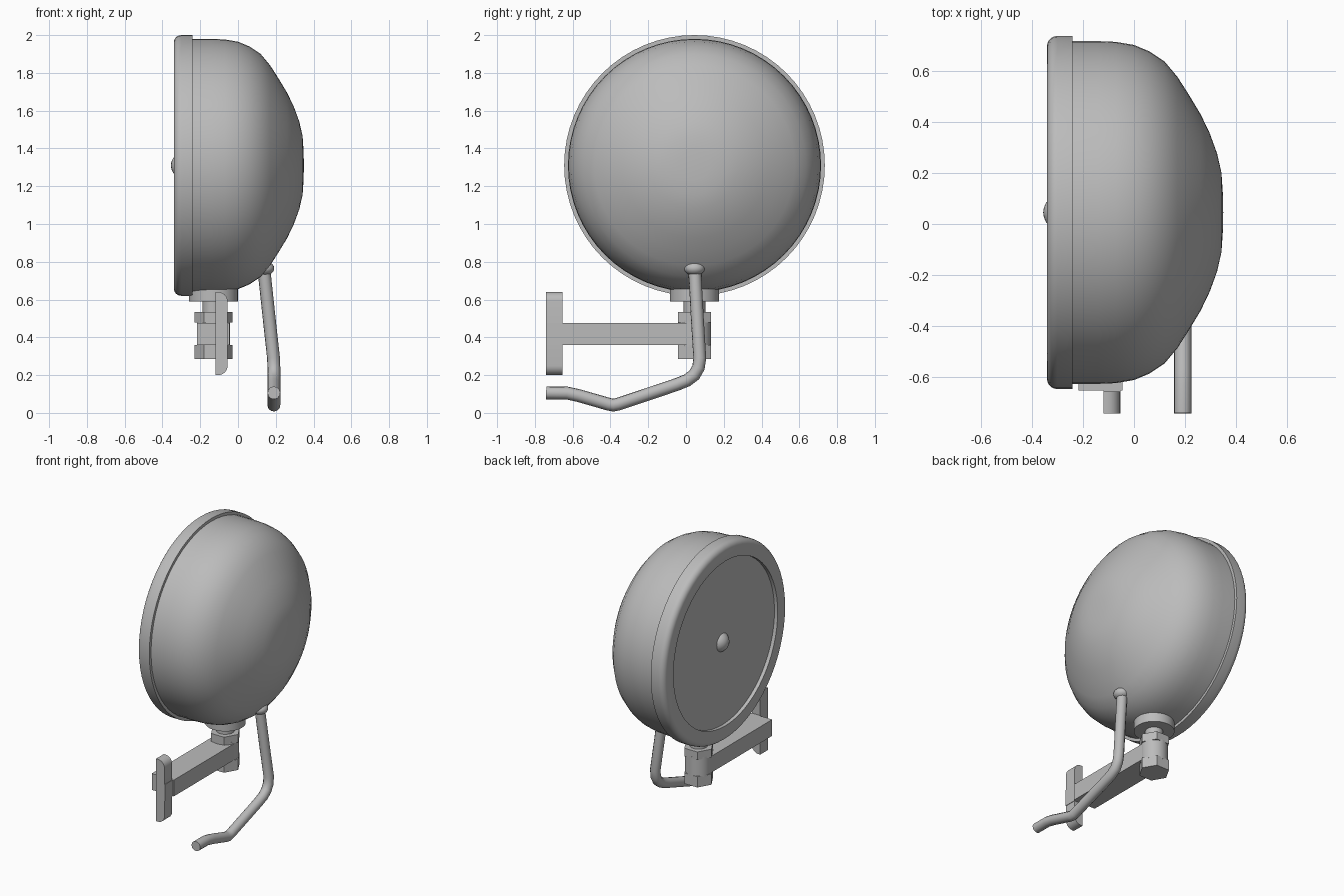
import bpy, bmesh, math
from mathutils import Matrix, Vector

if "Cube" in bpy.data.objects:
    bpy.data.objects.remove(bpy.data.objects["Cube"])

grey = bpy.data.materials.new("plain_grey")
grey.use_nodes = True
GREY = (0.5, 0.5, 0.5, 1)
grey.diffuse_color = GREY
grey.node_tree.nodes["Principled BSDF"].inputs["Base Color"].default_value = GREY

CY, CZ = 0.045, 1.31      # lamp axis
POST = (-0.13, CY)        # swivel post axis


def finish(name, bm, smooth=True):
    """Turn a bmesh into a named grey object."""
    bmesh.ops.recalc_face_normals(bm, faces=bm.faces)
    mesh = bpy.data.meshes.new(name)
    bm.to_mesh(mesh)
    bm.free()
    mesh.materials.append(grey)
    obj = bpy.data.objects.new(name, mesh)
    bpy.context.collection.objects.link(obj)
    if smooth:
        bpy.ops.object.select_all(action="DESELECT")
        obj.select_set(True)
        bpy.context.view_layer.objects.active = obj
        bpy.ops.object.shade_smooth_by_angle(angle=math.radians(35))
    return obj


def revolve(name, profile, steps=64):
    """Spin (x, radius) points about the lamp axis."""
    bm = bmesh.new()
    verts = [bm.verts.new((x, CY, CZ + r)) for x, r in profile]
    edges = [bm.edges.new(pair) for pair in zip(verts, verts[1:])]
    bmesh.ops.spin(bm, geom=verts + edges, cent=(0, CY, CZ), axis=(1, 0, 0),
                   angle=math.tau, steps=steps, use_merge=True)
    bmesh.ops.remove_doubles(bm, verts=bm.verts, dist=0.0005)
    return finish(name, bm)


def post(name, radius, z0, z1, sides=32):
    """Upright cylinder or prism on the post axis."""
    bm = bmesh.new()
    bmesh.ops.create_cone(bm, cap_ends=True, segments=sides, radius1=radius,
                          radius2=radius, depth=z1 - z0,
                          matrix=Matrix.Translation((*POST, (z0 + z1) / 2)))
    return finish(name, bm, sides > 6)


def box(name, lo, hi):
    bm = bmesh.new()
    lo, hi = Vector(lo), Vector(hi)
    bmesh.ops.create_cube(bm, size=1, matrix=Matrix.Translation((lo + hi) / 2)
                          @ Matrix.Diagonal((*(hi - lo), 1)))
    return finish(name, bm, False)


def ball(name, centre, scale):
    bm = bmesh.new()
    bmesh.ops.create_uvsphere(bm, u_segments=24, v_segments=16, radius=1,
                              matrix=Matrix.Translation(centre)
                              @ Matrix.Diagonal((*scale, 1)))
    return finish(name, bm)


# Lamp: domed shell, rolled rim with recessed lens, centre knob
revolve("lamp_shell", [(-0.26, 0.67), (-0.14, 0.67), (-0.07, 0.667), (0, 0.655),
                       (0.06, 0.63), (0.12, 0.59), (0.17, 0.53), (0.216, 0.458),
                       (0.26, 0.385), (0.296, 0.31), (0.325, 0.23),
                       (0.342, 0.155), (0.347, 0.08), (0.349, 0)])
roll = [(-0.30 - 0.04 * math.sin(a), 0.65 + 0.04 * math.cos(a))
        for a in (math.pi / 2 * i / 6 for i in range(7))]
revolve("lamp_rim", [(-0.24, 0.66), (-0.24, 0.69)] + roll +
        [(-0.34, 0.58), (-0.315, 0.58)])
revolve("lens", [(-0.315, 0.585), (-0.315, 0)])
ball("lens_knob", (-0.285, CY, CZ), (0.07, 0.07, 0.07))

# Swivel post: collar, neck, hex nuts and boss
post("collar", 0.13, 0.59, 0.72)
post("neck", 0.057, 0.50, 0.62)
post("boss", 0.088, 0.35, 0.49)
for label, z0, z1 in (("upper_nut", 0.478, 0.535), ("lower_nut", 0.285, 0.36)):
    nut = post(label, 0.1, z0, z1, 6)
    # corners point along x
    xs = max(v.co.x for v in nut.data.vertices) - POST[0]
    if xs < 0.095:
        turn = (Matrix.Translation((*POST, 0)) @ Matrix.Rotation(math.pi / 6, 4, "Z")
                @ Matrix.Translation((-POST[0], -POST[1], 0)))
        nut.data.transform(turn)

# Bracket arm with a tongue lying across the mounting plate
box("bracket_arm", (-0.217, -0.65, 0.36), (-0.045, CY, 0.475))
box("arm_tongue", (-0.12, -0.74, 0.36), (-0.052, -0.64, 0.475))

# Mounting plate: side profile with rounded outer corners, extruded in y
half = [(-0.12, 0.22)] + [(-0.105 + 0.05 * math.sin(a), 0.17 + 0.05 * math.cos(a))
                          for a in (math.pi / 2 * i / 6 for i in range(7))]
outline = half + [(x, -z) for x, z in reversed(half)]
bm = bmesh.new()
face = bm.faces.new([bm.verts.new((x, -0.74, 0.42 + z)) for x, z in outline])
side = bmesh.ops.extrude_face_region(bm, geom=[face])["geom"]
bmesh.ops.translate(bm, vec=(0, 0.085, 0),
                    verts=[g for g in side if isinstance(g, bmesh.types.BMVert)])
finish("mounting_plate", bm)

# Cable: grommet and bent tube
ball("cable_grommet", (0.14, CY, 0.765), (0.052, 0.055, 0.038))
path = [(0.135, 0.045, 0.78), (0.165, 0.06, 0.5), (0.188, 0.073, 0.29),
        (0.19, 0.066, 0.24), (0.19, 0.043, 0.2), (0.19, 0.005, 0.172),
        (0.19, -0.05, 0.15), (0.19, -0.36, 0.046), (0.19, -0.385, 0.041),
        (0.19, -0.41, 0.046), (0.19, -0.57, 0.092), (0.19, -0.63, 0.105),
        (0.19, -0.74, 0.106)]
curve = bpy.data.curves.new("cable", "CURVE")
curve.dimensions = "3D"
curve.bevel_depth = 0.034
curve.bevel_resolution = 4
curve.use_fill_caps = True
spline = curve.splines.new("POLY")
spline.points.add(len(path) - 1)
for point, co in zip(spline.points, path):
    point.co = (*co, 1)
curve.materials.append(grey)
bpy.context.collection.objects.link(bpy.data.objects.new("cable", curve))
